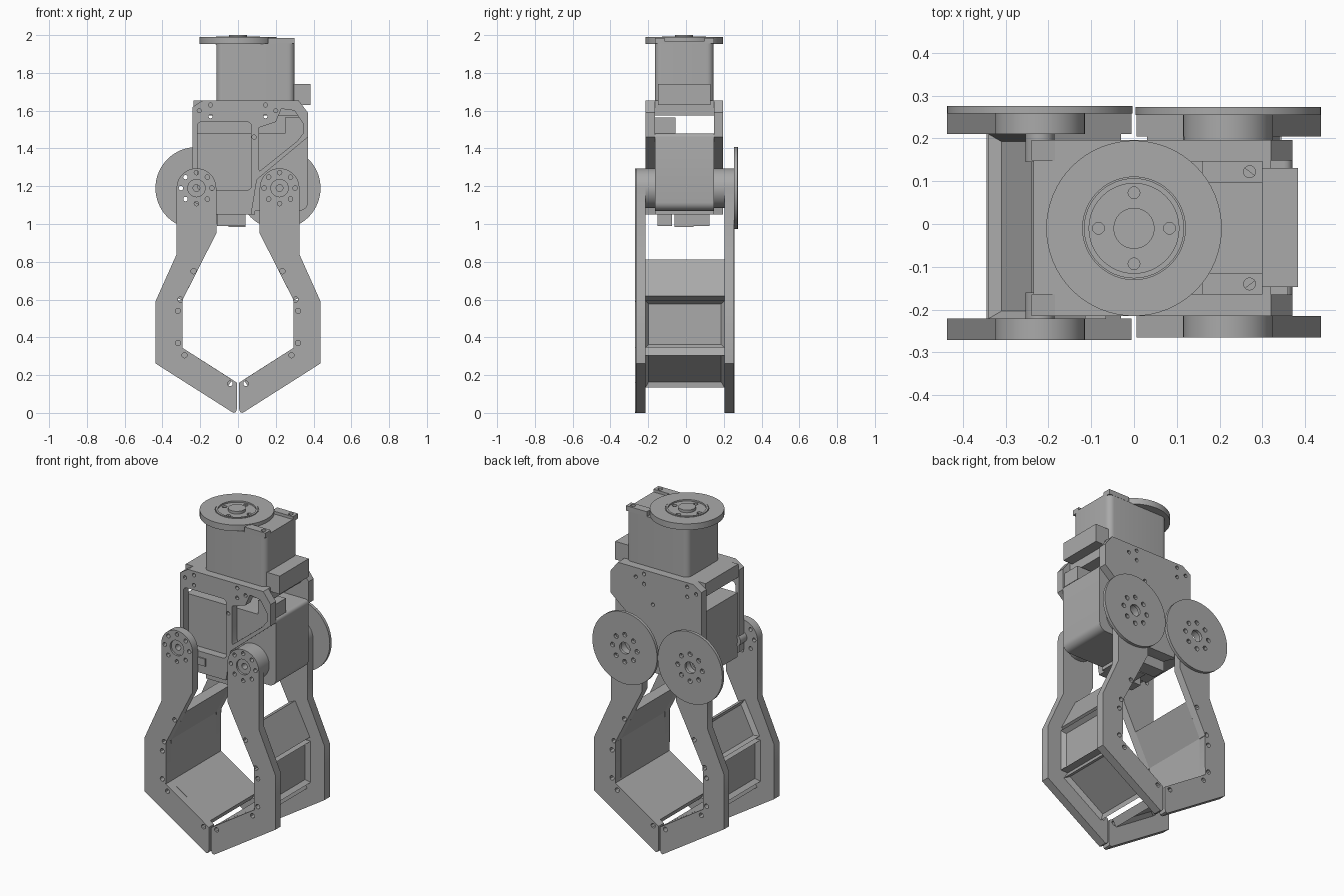
import bpy, bmesh, math
from mathutils import Vector

if "Cube" in bpy.data.objects:
    bpy.data.objects.remove(bpy.data.objects["Cube"], do_unlink=True)

grey = bpy.data.materials.new("machined_grey")
grey.use_nodes = True
colour = (0.40, 0.40, 0.40, 1)
grey.diffuse_color = colour
grey.node_tree.nodes["Principled BSDF"].inputs["Base Color"].default_value = colour


def add_mesh(name, bm):
    bmesh.ops.remove_doubles(bm, verts=bm.verts, dist=0.0002)
    bmesh.ops.recalc_face_normals(bm, faces=bm.faces)
    mesh = bpy.data.meshes.new(name)
    bm.to_mesh(mesh)
    bm.free()
    mesh.materials.append(grey)
    ob = bpy.data.objects.new(name, mesh)
    bpy.context.collection.objects.link(ob)
    bpy.ops.object.select_all(action='DESELECT')
    ob.select_set(True)
    bpy.context.view_layer.objects.active = ob
    bpy.ops.object.shade_smooth_by_angle(angle=math.radians(30))
    return ob


def arc(cx, cy, r, a0=0, a1=360, n=32):
    steps = n if a1 - a0 == 360 else n + 1
    angles = [math.radians(a0 + (a1 - a0) * i / n) for i in range(steps)]
    return [(cx + r * math.cos(a), cy + r * math.sin(a)) for a in angles]


def bolt_circle(cx, cy, radius, count, r):
    return [arc(x, y, r, n=12) for x, y in arc(cx, cy, radius, n=count)]


def plate(name, outline, lo, hi, holes=(), upright=True):
    """Extrude an outline with holes; upright plates lie in XZ, others in XY."""
    curve = bpy.data.curves.new(name, 'CURVE')
    curve.dimensions = '2D'
    curve.fill_mode = 'BOTH'
    curve.extrude = (hi - lo) / 2
    for loop in [outline, *holes]:
        spline = curve.splines.new('POLY')
        spline.points.add(len(loop) - 1)
        for point, (u, v) in zip(spline.points, loop):
            point.co = (u, v, 0, 1)
        spline.use_cyclic_u = True
    tmp = bpy.data.objects.new(name, curve)
    bpy.context.collection.objects.link(tmp)
    bpy.context.view_layer.update()
    bm = bmesh.new()
    bm.from_mesh(tmp.to_mesh())
    tmp.to_mesh_clear()
    bpy.data.objects.remove(tmp, do_unlink=True)
    mid = (lo + hi) / 2
    for v in bm.verts:
        x, y, z = v.co
        v.co = (x, mid - z, y) if upright else (x, y, mid + z)
    return add_mesh(name, bm)


def box(name, x, y, z, bevel=0.0):
    bm = bmesh.new()
    bmesh.ops.create_cube(bm, size=1)
    for v in bm.verts:
        v.co = [a + (b - a) * (c + 0.5) for (a, b), c in zip((x, y, z), v.co)]
    if bevel:
        edges = [e for e in bm.edges if abs(e.verts[0].co.z - e.verts[1].co.z) > 0.01]
        bmesh.ops.bevel(bm, geom=edges, offset=bevel, segments=6, profile=0.5, affect='EDGES')
    return add_mesh(name, bm)


def web(name, side, p0, p1, y0, y1, pocket=True):
    """Cross panel between two finger plates with a pocket in its outer face."""
    p0, p1 = Vector(p0), Vector(p1)
    d = (p1 - p0).normalized()
    n = Vector((-d.y, d.x))
    corners = [p0, p1, p1 + n * 0.05, p0 + n * 0.05]
    bm = bmesh.new()
    rings = [[bm.verts.new((side * c.x, y, c.y)) for c in corners] for y in (y0, y1)]
    bm.faces.new(rings[0])
    bm.faces.new(rings[1][::-1])
    for i in range(4):
        j = (i + 1) % 4
        bm.faces.new((rings[0][j], rings[0][i], rings[1][i], rings[1][j]))
    bmesh.ops.recalc_face_normals(bm, faces=bm.faces)
    if pocket:
        out = Vector((side * n.x, 0, n.y))
        face = max(bm.faces, key=lambda f: f.normal.dot(out))
        bmesh.ops.inset_region(bm, faces=[face], thickness=0.025, depth=-0.025)
    return add_mesh(name, bm)


AX, AZ = 0.22, 1.19      # finger pivot
CY = -0.01               # depth centre of the body

# Fingers, pivots and rear discs
finger = arc(AX, AZ, 0.105, 0, 180, 24) + [
    (0.115, 0.95), (0.295, 0.595), (0.295, 0.345), (0.006, 0.16), (0.006, 0.02),
    (0.012, 0.004), (0.025, 0), (0.437, 0.262), (0.437, 0.59), (0.325, 0.84)]
screws = [(0.235, 0.75), (0.305, 0.6), (0.318, 0.54), (0.318, 0.37), (0.283, 0.305), (0.042, 0.155)]

for side, label, shift in ((1, "left", 0), (-1, "right", -0.006)):
    def flip(loop):
        return [(side * x, z) for x, z in loop]
    pivot = side * AX
    holes = [arc(side * x, z, 0.014, n=12) for x, z in screws]
    holes += bolt_circle(pivot, AZ, 0.082, 8, 0.012) + [arc(pivot, AZ, 0.046)]
    front = (-0.265 + shift, -0.215 + shift)
    back = (0.204 - shift, 0.255 - shift / 2)
    for where, (lo, hi) in (("front", front), ("back", back)):
        plate(f"{label}_finger_{where}_plate", flip(finger), lo, hi, holes)
    plate(f"{label}_pivot_bush", arc(pivot, AZ, 0.046), front[0] + 0.012, front[1],
          [arc(pivot, AZ, 0.018, n=16)])
    plate(f"{label}_rear_disc", arc(pivot, AZ, 0.217, n=64), back[1], back[1] + 0.018,
          bolt_circle(pivot, AZ, 0.082, 8, 0.014) + [arc(pivot, AZ, 0.035)])
    r = 0.105 if side > 0 else 0.034
    plate(f"{label}_front_horn", arc(pivot, AZ, r), front[1], -0.16, [arc(pivot, AZ, 0.018, n=16)])
    plate(f"{label}_back_horn", arc(pivot, AZ, r), 0.145, back[0], [arc(pivot, AZ, 0.018, n=16)])
    path = [(0.196, 0.79), (0.295, 0.595), (0.295, 0.345), (0.03, 0.176)]
    for part, a, b in zip(("upper", "middle", "lower"), path, path[1:]):
        web(f"{label}_finger_{part}_web", side, a, b, front[1], back[0],
            part != "upper" or side < 0)

# Body side plates
body = [(-0.24, 1.62), (-0.185, 1.655), (0.32, 1.655), (0.37, 1.59), (0.37, 1.46),
        (0.10, 1.235), (0.07, 1.05), (-0.115, 1.05), (-0.24, 1.12)]
left_window = arc(-0.195, 1.2, 0.02, 180, 270, 5) + arc(0.05, 1.2, 0.02, 270, 360, 5) \
    + arc(0.05, 1.52, 0.02, 0, 90, 5) + arc(-0.195, 1.52, 0.02, 90, 180, 5)
right_window = [(0.11, 1.29), (0.115, 1.28), (0.315, 1.44), (0.345, 1.48), (0.345, 1.53),
                (0.30, 1.60), (0.23, 1.61), (0.20, 1.54), (0.11, 1.51)]
plate_screws = [(-0.205, 1.6), (0.2, 1.6), (0.085, 1.46), (-0.145, 1.63), (0.145, 1.63),
                (-0.145, 1.57), (0.145, 1.57)]
small = [arc(x, z, 0.011, n=12) for x, z in plate_screws]
plate("body_front_plate", body, -0.215, -0.165, [left_window, right_window] + small)
plate("body_back_plate", body, 0.148, 0.196, small)

# Body contents
box("body_top_plate", (-0.235, 0.32), (-0.165, 0.148), (1.575, 1.655))
box("right_servo", (-0.23, 0.08), (-0.165, 0.148), (1.09, 1.48))
servo = [(0.08, 1.07)] + arc(0.325, 1.115, 0.045, 270, 360, 8) \
    + arc(0.35, 1.46, 0.02, 0, 90, 4) + [(0.08, 1.48)]
plate("left_servo", servo, -0.165, 0.148)
box("servo_cable_socket", (0.25, 0.36), (-0.165, -0.055), (1.48, 1.565))
box("lower_bracket", (-0.11, 0.09), (-0.165, 0.148), (1.05, 1.1))
box("bottom_connector", (-0.05, 0.04), (-0.06, 0.04), (0.985, 1.05))
for name, y in (("front_foot", (-0.15, -0.075)), ("back_foot", (0.04, 0.125))):
    box(name, (-0.11, 0.04), y, (0.99, 1.05))
box("front_clip", (-0.115, -0.065), (-0.222, -0.2), (1.1, 1.145))

# Top motor
box("motor_body", (-0.115, 0.3), (-0.165, 0.146), (1.64, 1.955), 0.035)
box("motor_connector", (0.29, 0.383), (-0.147, 0.131), (1.63, 1.74))
notched = [(0.16, 0.146), (0.24, 0.146), (0.3, 0.1), (0.3, -0.12), (0.24, -0.165), (0.16, -0.165)]
plate("motor_top_step", notched, 1.955, 1.968, upright=False)
for name, y in (("back_ear", 0.122), ("front_ear", -0.14)):
    outline = [(0.16, y - 0.025), (0.3, y - 0.025), (0.3, y + 0.025), (0.16, y + 0.025)]
    plate(f"motor_{name}", outline, 1.955, 1.985, [arc(0.27, y, 0.014, n=16)], False)

# Output turntable
plate("turntable", arc(0, CY, 0.205, n=64), 1.953, 1.99, [arc(0, CY, 0.12, n=48)], False)
plate("turntable_ring", arc(0, CY, 0.117, n=48), 1.95, 1.993, [arc(0, CY, 0.105, n=48)], False)
plate("turntable_floor", arc(0, CY, 0.12, n=48), 1.95, 1.984,
      bolt_circle(0, CY, 0.083, 4, 0.014), False)
plate("turntable_hub", arc(0, CY, 0.048), 1.98, 2.0, upright=False)
